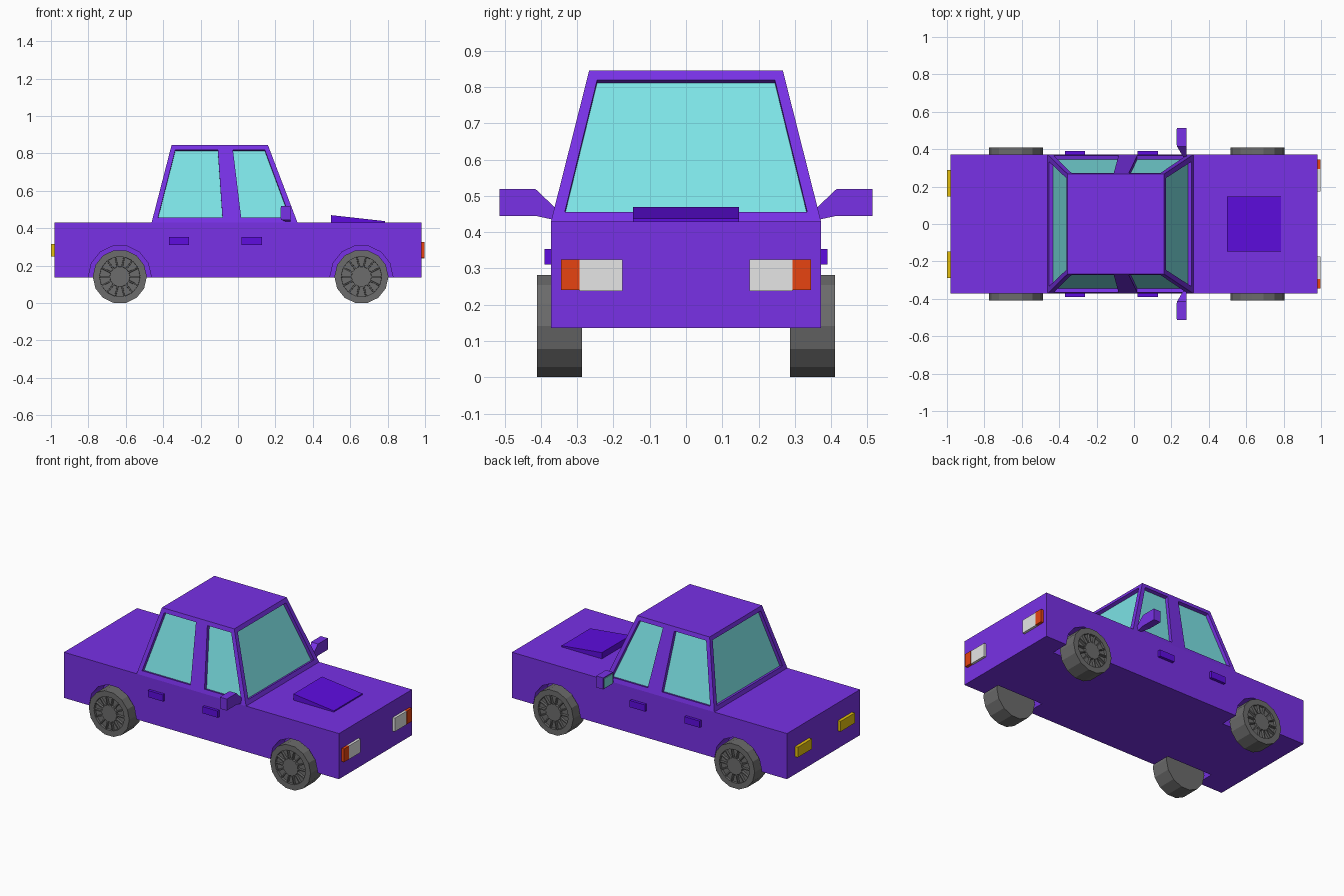
import bpy, bmesh, math
from mathutils import Vector

if "Cube" in bpy.data.objects:
    bpy.data.objects.remove(bpy.data.objects["Cube"])


def material(name, r, g, b):
    m = bpy.data.materials.new(name)
    m.diffuse_color = [((c / 255 + 0.055) / 1.055) ** 2.4 for c in (r, g, b)] + [1]
    m.use_nodes = True
    m.node_tree.nodes["Principled BSDF"].inputs["Base Color"].default_value = m.diffuse_color
    return m


PAINT = material("purple paint", 120, 49, 230)
TRIM = material("deep violet trim", 94, 12, 224)
GLASS = material("aqua glass", 126, 230, 232)
RUBBER = material("dark grey", 108, 108, 108)
SILVER = material("silver lamp", 230, 230, 230)
ORANGE = material("orange lamp", 233, 68, 17)
YELLOW = material("yellow lamp", 230, 192, 14)


def finish(name, bm, mat):
    bmesh.ops.recalc_face_normals(bm, faces=bm.faces)
    me = bpy.data.meshes.new(name)
    bm.to_mesh(me)
    bm.free()
    me.materials.append(mat)
    ob = bpy.data.objects.new(name, me)
    bpy.context.collection.objects.link(ob)
    return ob


def loft(name, a, b, mat):
    """Solid between two matching loops of points."""
    bm = bmesh.new()
    va, vb = [bm.verts.new(p) for p in a], [bm.verts.new(p) for p in b]
    bm.faces.new(va)
    bm.faces.new(vb[::-1])
    n = len(va)
    for i in range(n):
        j = (i + 1) % n
        bm.faces.new((va[i], vb[i], vb[j], va[j]))
    return finish(name, bm, mat)


def rect(x0, x1, y0, y1, z):
    return [(x0, y0, z), (x1, y0, z), (x1, y1, z), (x0, y1, z)]


def box(name, x, y, z, mat):
    return loft(name, rect(*x, *y, z[0]), rect(*x, *y, z[1]), mat)


def ring(x, y, z, r, n=14):
    return [(x + r * math.cos(i * math.tau / n), y, z + r * math.sin(i * math.tau / n))
            for i in range(n)]


def cut(ob, cutter):
    """Subtract the cutter and remove it."""
    mod = ob.modifiers.new("cut", 'BOOLEAN')
    mod.operation, mod.solver, mod.object = 'DIFFERENCE', 'EXACT', cutter
    bpy.context.view_layer.update()
    me = bpy.data.meshes.new_from_object(
        ob.evaluated_get(bpy.context.evaluated_depsgraph_get()))
    ob.modifiers.clear()
    ob.data = me
    bpy.data.objects.remove(cutter)


def sided(y0, y1, s):
    return tuple(sorted((s * y0, s * y1)))


WHEEL_X, WHEEL_Z = (-0.632, 0.66), 0.141

# Lower body with wheel wells
body = box("body", (-0.98, 0.98), (-0.372, 0.372), (0.136, 0.43), PAINT)
for wx in WHEEL_X:
    for s in (-1, 1):
        cut(body, loft("well_cutter", ring(wx, s * 0.25, WHEEL_Z, 0.168),
                       ring(wx, s * 0.5, WHEEL_Z, 0.168), PAINT))

# Tapered cabin
Z0, Z1 = 0.43, 0.845
cabin = loft("cabin", rect(-0.462, 0.318, -0.372, 0.372, Z0),
             rect(-0.355, 0.16, -0.267, 0.267, Z1), PAINT)


def mix(a, b, z):
    return a + (b - a) * (z - Z0) / (Z1 - Z0)


def window(name, pts, outward):
    """Recess a window into the cabin and lay a pane at the bottom."""
    pts = [Vector(p) for p in pts]
    n = (pts[1] - pts[0]).cross(pts[2] - pts[0]).normalized()
    if n.dot(Vector(outward)) < 0:
        n = -n
    shift = lambda d: [p + n * d for p in pts]
    cut(cabin, loft("window_cutter", shift(-0.025), shift(0.04), PAINT))
    loft(name, shift(-0.028), shift(-0.022), GLASS)


LOW, HIGH = 0.456, 0.819
# Windscreen and rear window
for name, b, t, d in (("windscreen", 0.318, 0.16, 1), ("rear_window", -0.462, -0.355, -1)):
    xl, xh = mix(b, t, LOW), mix(b, t, HIGH)
    window(name, [(xl, -0.334, LOW), (xl, 0.334, LOW), (xh, 0.245, HIGH), (xh, -0.245, HIGH)],
           (d, 0, 0))
# Door windows on both sides
for s in (-1, 1):
    yl, yh = s * mix(0.372, 0.267, LOW), s * mix(0.372, 0.267, HIGH)
    for name, xs in (("rear_door_window", (-0.428, -0.083, -0.108, -0.335)),
                     ("front_door_window", (0.017, 0.278, 0.143, -0.027))):
        window(name, [(xs[0], yl, LOW), (xs[1], yl, LOW), (xs[2], yh, HIGH), (xs[3], yh, HIGH)],
               (0, s, 0))

# Bonnet scoop wedge
loft("bonnet_scoop",
     [(0.497, -0.146, 0.425), (0.785, -0.146, 0.425), (0.785, -0.146, 0.438), (0.497, -0.146, 0.47)],
     [(0.497, 0.146, 0.425), (0.785, 0.146, 0.425), (0.785, 0.146, 0.438), (0.497, 0.146, 0.47)],
     TRIM)


def wheel(x, s):
    """Fourteen-sided wheel with pockets between the spokes."""
    bm = bmesh.new()
    loops = [[bm.verts.new(p) for p in ring(x, s * y, WHEEL_Z, r)]
             for y, r in ((0.287, 0.1445), (0.41, 0.1445), (0.41, 0.112), (0.41, 0.05))]
    bm.faces.new(loops[0])
    bm.faces.new(loops[3])
    spokes = []
    for k in range(3):
        for i in range(14):
            j = (i + 1) % 14
            f = bm.faces.new((loops[k][i], loops[k][j], loops[k + 1][j], loops[k + 1][i]))
            if k == 2:
                spokes.append(f)
    bmesh.ops.recalc_face_normals(bm, faces=bm.faces)
    bmesh.ops.inset_individual(bm, faces=spokes, thickness=0.005, depth=0)
    bmesh.ops.inset_individual(bm, faces=spokes, thickness=0.001, depth=-0.015)
    finish("wheel", bm, RUBBER)


for s in (-1, 1):
    for wx in WHEEL_X:
        wheel(wx, s)
    # Door handles
    for hx in (-0.37, 0.02):
        box("door_handle", (hx, hx + 0.108), sided(0.365, 0.39, s), (0.311, 0.354), TRIM)
    # Wing mirror: tapered arm, housing and glass
    loft("mirror_arm",
         [(0.265, s * 0.355, 0.432), (0.28, s * 0.355, 0.432), (0.28, s * 0.355, 0.462), (0.265, s * 0.355, 0.462)],
         [(0.23, s * 0.415, 0.445), (0.28, s * 0.415, 0.445), (0.28, s * 0.415, 0.519), (0.23, s * 0.415, 0.519)],
         PAINT)
    box("mirror_housing", (0.23, 0.28), sided(0.415, 0.514, s), (0.445, 0.519), PAINT)
    box("mirror_glass", (0.226, 0.232), sided(0.422, 0.507, s), (0.452, 0.512), GLASS)
    # Lamps
    box("headlamp", (0.97, 0.996), sided(0.175, 0.294, s), (0.238, 0.325), SILVER)
    box("turn_signal", (0.97, 0.998), sided(0.294, 0.344, s), (0.24, 0.325), ORANGE)
    box("tail_lamp", (-1.0, -0.97), sided(0.147, 0.29, s), (0.25, 0.316), YELLOW)
